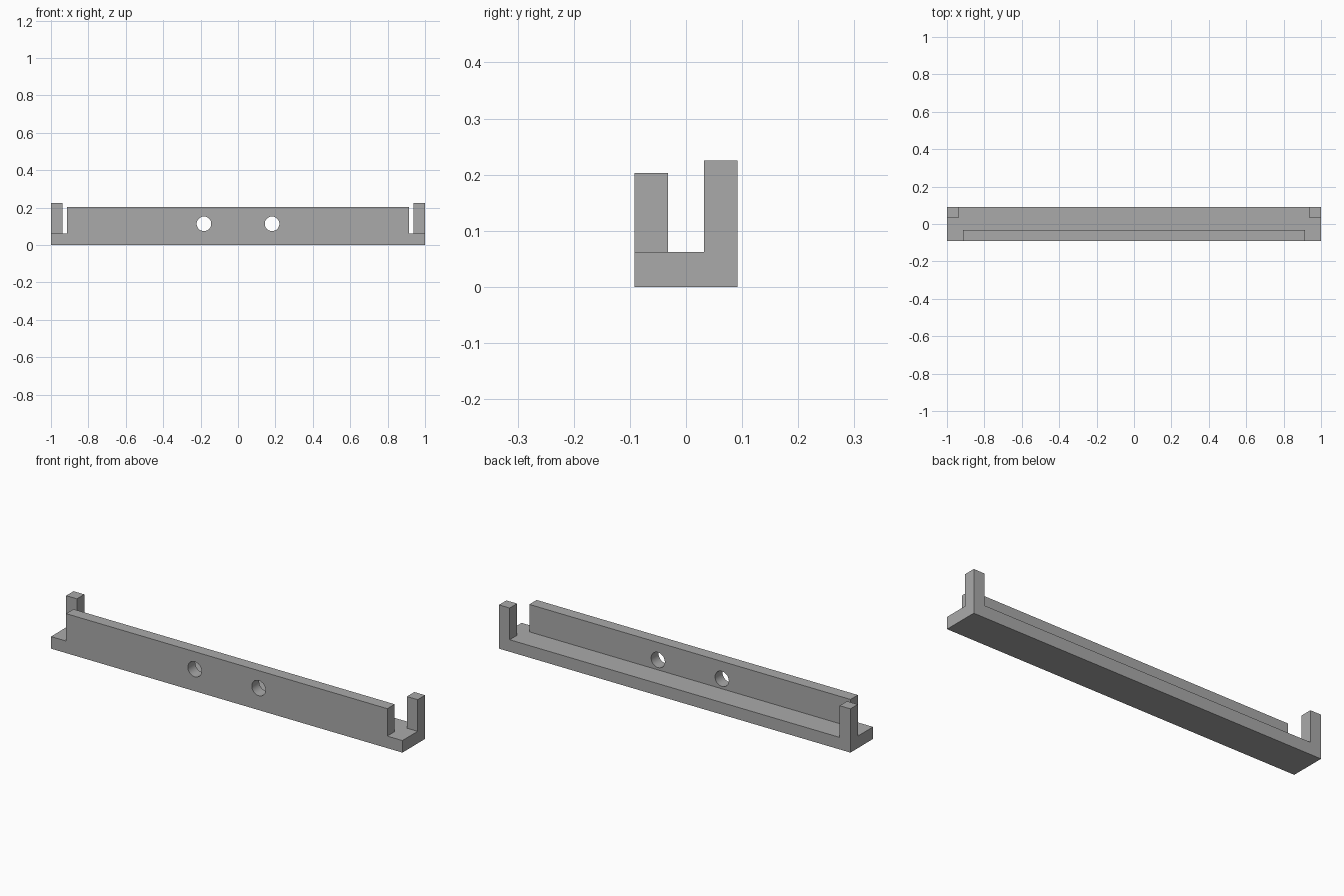
import bpy
import bmesh
import math

cube = bpy.data.objects.get("Cube")
if cube:
    bpy.data.objects.remove(cube, do_unlink=True)

# Main dimensions
HALF_LENGTH, HALF_DEPTH, LIP = 1.0, 0.092, 0.032
BASE_TOP, WALL_TOP, POST_TOP = 0.062, 0.203, 0.225
WALL_END, POST_INNER = 0.914, 0.939
HOLE_X, HOLE_Z, HOLE_RADIUS = 0.182, 0.113, 0.039

grey = bpy.data.materials.new("plain grey")
grey.use_nodes = True
colour = (0.4, 0.4, 0.4, 1)
grey.diffuse_color = colour
grey.node_tree.nodes["Principled BSDF"].inputs["Base Color"].default_value = colour


def finish(name, bm):
    mesh = bpy.data.meshes.new(name)
    bm.to_mesh(mesh)
    bm.free()
    mesh.materials.append(grey)
    obj = bpy.data.objects.new(name, mesh)
    bpy.context.collection.objects.link(obj)
    return obj


def box(name, low, high):
    bm = bmesh.new()
    bmesh.ops.create_cube(bm, size=1)
    for v in bm.verts:
        v.co = [h if c > 0 else l for c, l, h in zip(v.co, low, high)]
    return finish(name, bm)


def cylinder(name, x):
    bm = bmesh.new()
    bmesh.ops.create_cone(bm, cap_ends=True, segments=48, depth=0.2,
                          radius1=HOLE_RADIUS, radius2=HOLE_RADIUS)
    for v in bm.verts:
        a, b, c = v.co
        v.co = (x + a, c - HALF_DEPTH, HOLE_Z - b)
    bmesh.ops.recalc_face_normals(bm, faces=bm.faces)
    return finish(name, bm)


def combine(target, tool, operation):
    mod = target.modifiers.new(tool.name, "BOOLEAN")
    mod.operation = operation
    mod.solver = "EXACT"
    mod.object = tool
    bpy.context.view_layer.objects.active = target
    bpy.ops.object.modifier_apply(modifier=mod.name)
    bpy.data.objects.remove(tool, do_unlink=True)


# Base bar, front wall and rear corner posts fused into one bracket
bracket = box("bracket", (-HALF_LENGTH, -HALF_DEPTH, 0),
              (HALF_LENGTH, HALF_DEPTH, BASE_TOP))
root = BASE_TOP / 2
combine(bracket, box("front_wall", (-WALL_END, -HALF_DEPTH, root),
                     (WALL_END, -LIP, WALL_TOP)), "UNION")
for side, name in ((-1, "right_post"), (1, "left_post")):
    inner, outer = sorted((side * POST_INNER, side * HALF_LENGTH))
    combine(bracket, box(name, (inner, LIP, root),
                         (outer, HALF_DEPTH, POST_TOP)), "UNION")

# Round holes through the wall
for side in (-1, 1):
    combine(bracket, cylinder("hole_cutter", side * HOLE_X), "DIFFERENCE")

# Merge coplanar faces
bm = bmesh.new()
bm.from_mesh(bracket.data)
bmesh.ops.remove_doubles(bm, verts=bm.verts, dist=0.0001)
bmesh.ops.dissolve_limit(bm, angle_limit=math.radians(1),
                         verts=bm.verts, edges=bm.edges)
bm.to_mesh(bracket.data)
bm.free()

bpy.ops.object.select_all(action="DESELECT")
bracket.select_set(True)
bpy.context.view_layer.objects.active = bracket
bpy.ops.object.shade_smooth_by_angle(angle=math.radians(30))
